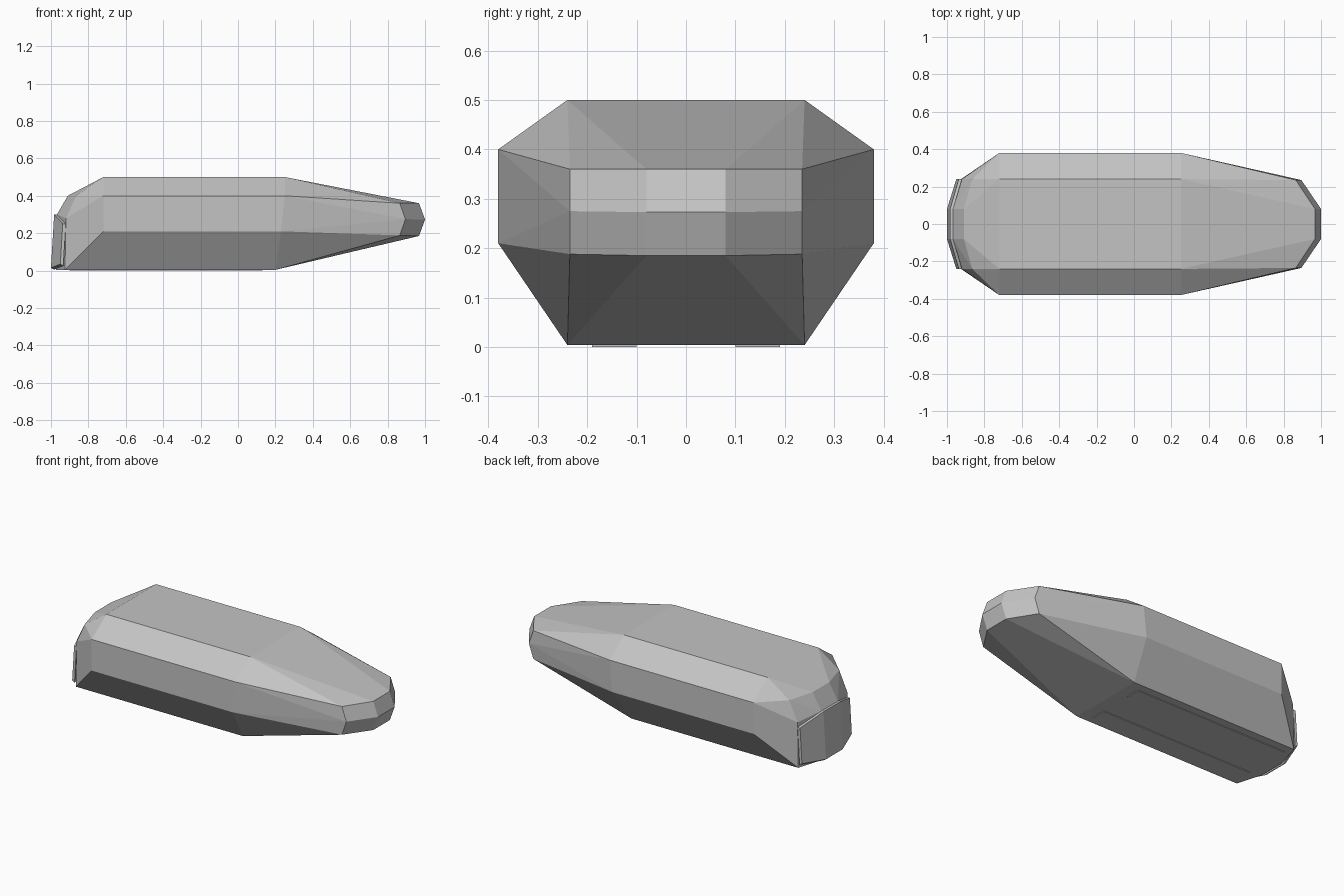
import bpy, bmesh

cube = bpy.data.objects.get("Cube")
if cube:
    bpy.data.objects.remove(cube, do_unlink=True)


def material(name, value):
    mat = bpy.data.materials.new(name)
    mat.use_nodes = True
    colour = (value, value, value, 1)
    mat.diffuse_color = colour
    bsdf = next(n for n in mat.node_tree.nodes if n.type == 'BSDF_PRINCIPLED')
    bsdf.inputs["Base Color"].default_value = colour
    return mat


def add_object(name, bm, mat):
    bmesh.ops.recalc_face_normals(bm, faces=bm.faces)
    mesh = bpy.data.meshes.new(name)
    bm.to_mesh(mesh)
    bm.free()
    mesh.materials.append(mat)
    obj = bpy.data.objects.new(name, mesh)
    bpy.context.collection.objects.link(obj)
    return obj


grey = material("hull grey", 0.55)

# Faceted hull: half of the corners, mirrored across y
corners = [
    # long middle section: roof, sides, floor
    (-0.72, 0.24, 0.5), (0.25, 0.24, 0.5),
    (-0.72, 0.38, 0.4), (0.25, 0.38, 0.4),
    (-0.72, 0.38, 0.21), (0.23, 0.38, 0.21),
    (0.2, 0.24, 0.004),
    # rounded nose
    (0.865, 0.235, 0.36), (0.895, 0.235, 0.275), (0.865, 0.235, 0.188),
    (0.968, 0.08, 0.36), (1.0, 0.08, 0.273), (0.968, 0.08, 0.185),
    # rounded tail
    (-0.865, 0.24, 0.4), (-0.92, 0.24, 0.28), (-0.925, 0.24, 0.004),
    (-0.91, 0.08, 0.4), (-0.968, 0.08, 0.3), (-0.972, 0.08, 0.004),
]
bm = bmesh.new()
for x, y, z in corners:
    for side in (1, -1):
        bm.verts.new((x, y * side, z))
bmesh.ops.convex_hull(bm, input=bm.verts)
bmesh.ops.dissolve_limit(bm, angle_limit=0.02, verts=bm.verts, edges=bm.edges)
add_object("hull", bm, grey)

# Curved plate standing against the tail
outline = [(0.24, -0.937, 0.25, -0.95, 0.035), (0.08, -0.983, 0.3, -1.0, 0.015)]
columns = [(-y, *rest) for y, *rest in outline] + outline[::-1]
bm = bmesh.new()
rows = []
for y, top_x, top_z, low_x, low_z in columns:
    rows.append([bm.verts.new((x + depth, y, z))
                 for x, z, depth in ((top_x, top_z, 0), (low_x, low_z, 0),
                                     (low_x, low_z - 0.01, 0.016), (top_x, top_z, 0.016))])
for a, b in zip(rows, rows[1:]):
    for i in range(4):
        j = (i + 1) % 4
        bm.faces.new((a[i], a[j], b[j], b[i]))
bm.faces.new(rows[0])
bm.faces.new(rows[-1])
add_object("tail_plate", bm, grey)

# Very thin runners under the floor
for name, side in (("left_runner", 1), ("right_runner", -1)):
    bm = bmesh.new()
    bmesh.ops.create_cube(bm, size=1)
    bmesh.ops.scale(bm, vec=(1.03, 0.09, 0.006), verts=bm.verts)
    bmesh.ops.translate(bm, vec=(-0.385, 0.145 * side, 0.003), verts=bm.verts)
    add_object(name, bm, grey)
